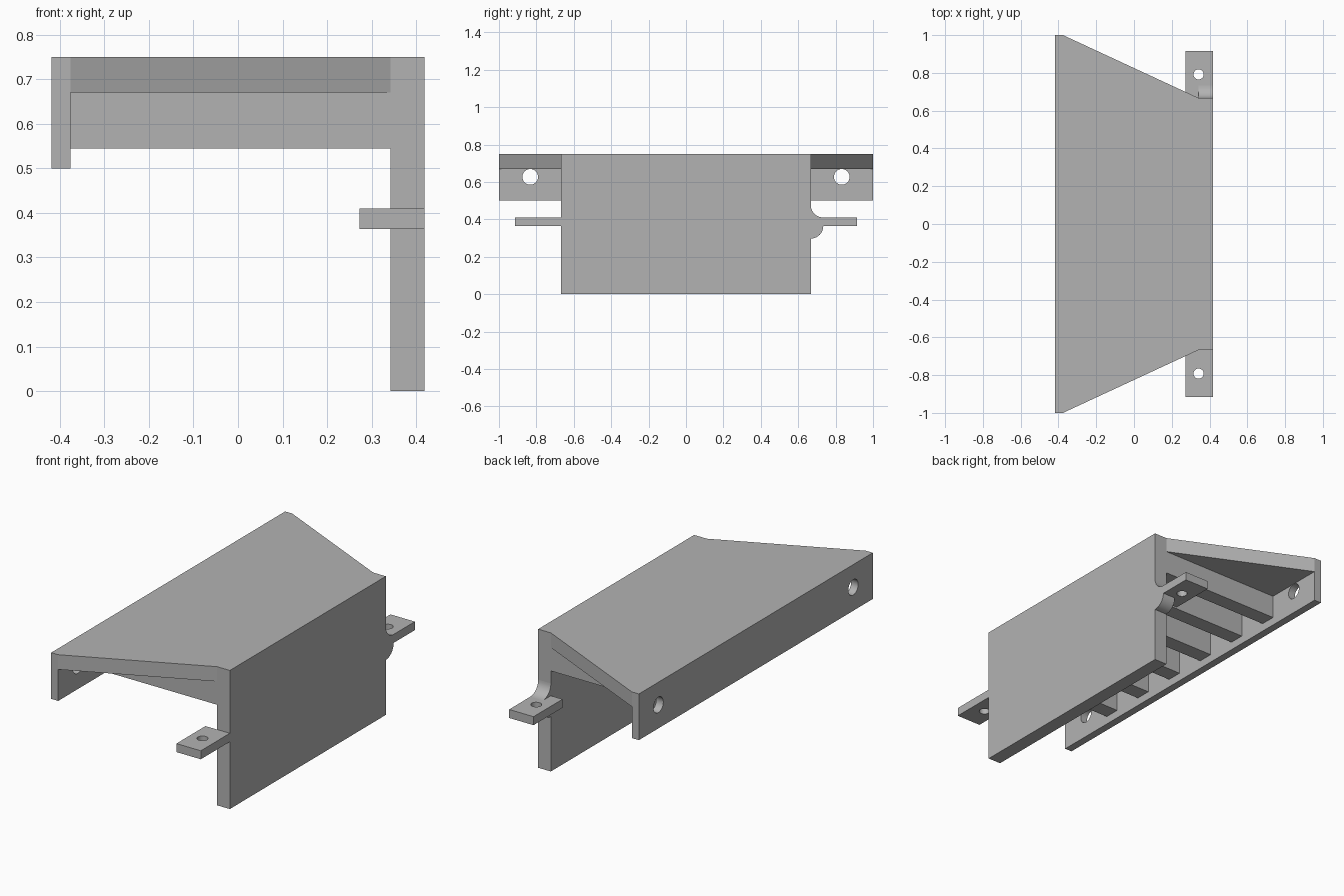
import bpy, bmesh, math
from mathutils import Vector

cube = bpy.data.objects.get("Cube")
if cube:
    bpy.data.objects.remove(cube, do_unlink=True)

GREY = (0.45, 0.45, 0.45, 1)
mat = bpy.data.materials.new("plain grey")
mat.use_nodes = True
mat.diffuse_color = GREY
mat.node_tree.nodes["Principled BSDF"].inputs["Base Color"].default_value = GREY


def prism(name, axis, profile, lo, hi):
    """Extrude a flat profile along an axis; x takes (y, z), z takes (x, y)."""
    place = {"x": lambda p, d: Vector((d, p[0], p[1])),
             "z": lambda p, d: Vector((p[0], p[1], d))}[axis]
    bm = bmesh.new()
    face = bm.faces.new([bm.verts.new(place(p, lo)) for p in profile])
    ext = bmesh.ops.extrude_face_region(bm, geom=[face])
    moved = [g for g in ext["geom"] if isinstance(g, bmesh.types.BMVert)]
    bmesh.ops.translate(bm, verts=moved, vec=place((0, 0), hi - lo))
    bmesh.ops.recalc_face_normals(bm, faces=bm.faces)
    mesh = bpy.data.meshes.new(name)
    bm.to_mesh(mesh)
    bm.free()
    obj = bpy.data.objects.new(name, mesh)
    bpy.context.collection.objects.link(obj)
    mesh.materials.append(mat)
    return obj


def rect(a0, a1, b0, b1):
    return [(a0, b0), (a1, b0), (a1, b1), (a0, b1)]


def arc(cx, cy, r, start, end, steps):
    return [(cx + r * math.cos(math.radians(start + (end - start) * i / steps)),
             cy + r * math.sin(math.radians(start + (end - start) * i / steps)))
            for i in range(steps + 1)]


def select(obj):
    bpy.ops.object.select_all(action="DESELECT")
    obj.select_set(True)
    bpy.context.view_layer.objects.active = obj


def drill(obj, axis, centre, r, lo, hi):
    """Cut a round hole straight through a part."""
    cutter = prism("hole_cutter", axis, arc(*centre, r, 0, 360, 32)[:-1], lo, hi)
    cutter.hide_render = True
    mod = obj.modifiers.new("hole", "BOOLEAN")
    mod.operation = "DIFFERENCE"
    mod.solver = "EXACT"
    mod.object = cutter
    select(obj)
    bpy.ops.object.modifier_apply(modifier=mod.name)
    bpy.data.objects.remove(cutter, do_unlink=True)


# Main dimensions
OUT, WALL_IN, LIP_IN = 0.418, 0.342, -0.376
HALF = 0.667
TOP, UNDER = 0.75, 0.67
TAB_LOW, TAB_HIGH, TAB_END = 0.364, 0.41, 0.915
FILLET = 0.067

# Tapered top plate, tall wall and short lip
edge = [(OUT, HALF), (WALL_IN, HALF), (LIP_IN, 1), (-OUT, 1)]
parts = [prism("top_plate", "z", edge + [(x, -y) for x, y in reversed(edge)], UNDER, TOP),
         prism("side_wall", "x", rect(-HALF, HALF, 0, UNDER), WALL_IN, OUT)]
lip = prism("mounting_lip", "x", rect(-1, 1, 0.5, UNDER), -OUT, LIP_IN)
parts.append(lip)

# Ribs under the plate
for i in range(6):
    y = -0.625 + 0.25 * i
    parts.append(prism(f"rib_{i + 1}", "x", rect(y - 0.042, y + 0.042, 0.544, UNDER),
                       LIP_IN, WALL_IN))

# Drilled lip and end tabs
for name, s in (("front", -1), ("back", 1)):
    drill(lip, "x", (s * 0.833, 0.627), 0.042, -0.5, -0.3)
    ends = sorted((s * HALF, s * TAB_END))
    tab = prism(f"{name}_tab", "z", rect(0.272, OUT, *ends), TAB_LOW, TAB_HIGH)
    drill(tab, "z", (0.342, s * 0.792), 0.027, 0.3, 0.5)
    parts.append(tab)

# Curved gussets joining the back tab to the wall
hollow = arc(HALF + FILLET, TAB_HIGH + FILLET, FILLET, 180, 270, 10)
parts.append(prism("upper_gusset", "x", [(HALF, TAB_HIGH)] + hollow, WALL_IN, OUT))
round_end = arc(HALF, TAB_LOW, FILLET, -90, 0, 10)
parts.append(prism("lower_gusset", "x", [(HALF, TAB_LOW)] + round_end, WALL_IN, OUT))

for obj in parts:
    select(obj)
    bpy.ops.object.shade_smooth_by_angle(angle=math.radians(20))
